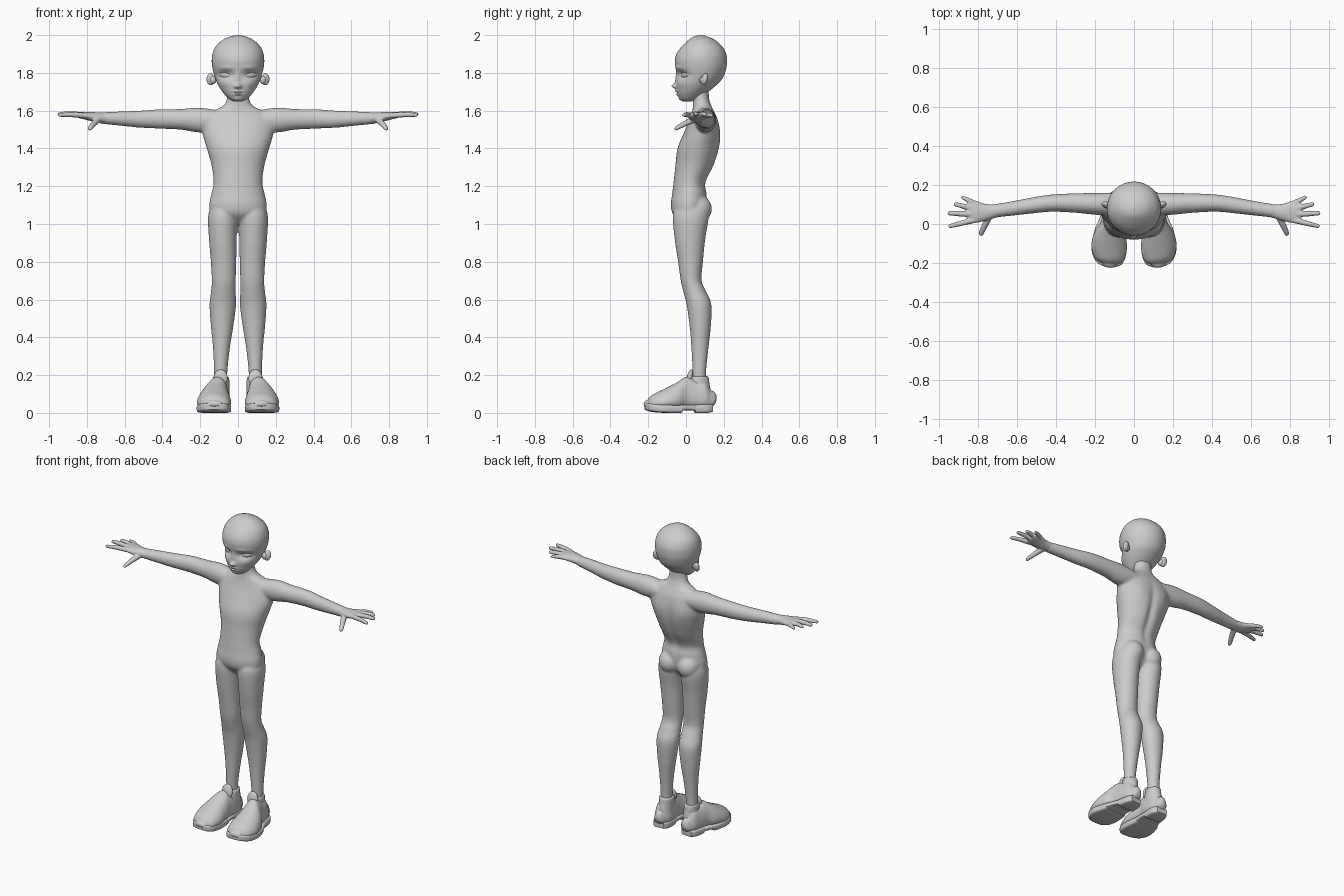
import bpy, bmesh, math
from mathutils import Vector, Matrix, Euler

cube = bpy.data.objects.get("Cube")
if cube:
    bpy.data.objects.remove(cube, do_unlink=True)

grey = bpy.data.materials.new("light_grey")
grey.use_nodes = True
grey.diffuse_color = (0.6, 0.6, 0.6, 1)
bsdf = grey.node_tree.nodes["Principled BSDF"]
bsdf.inputs["Base Color"].default_value = (0.6, 0.6, 0.6, 1)
bsdf.inputs["Roughness"].default_value = 0.6


def spline(rows, sub):
    """Smoothly interpolate rows of numbers."""
    out = []
    for i in range(len(rows) - 1):
        a, b, c, d = (rows[max(0, min(len(rows) - 1, i + k))] for k in (-1, 0, 1, 2))
        for j in range(sub):
            t = j / sub
            out.append([q + 0.5 * t * (r - p + t * (2 * p - 5 * q + 4 * r - s + t * (3 * (q - r) + s - p)))
                        for p, q, r, s in zip(a, b, c, d)])
    return out + [list(rows[-1])]


def loft(bm, rows, up, n=32, sub=5, power=2, taper=0, rounded=False):
    """Skin rings given as (x, y, z, half width, half height)."""
    rings = spline(rows, sub)
    up = Vector(up)
    axis = (Vector(rings[-1][:3]) - Vector(rings[0][:3])).normalized()
    side = axis.cross(up).normalized()
    if rounded:
        def cap(r, sign):
            reach = min(r[3], r[4]) * sign
            return [[*(Vector(r[:3]) + axis * reach * math.sin(a)), r[3] * math.cos(a), r[4] * math.cos(a)]
                    for a in (0.5, 1.0, 1.4)]
        rings = cap(rings[0], -1)[::-1] + rings + cap(rings[-1], 1)
    skin = []
    for x, y, z, w, h in rings:
        ring = []
        for k in range(n):
            a = math.tau * k / n
            c, s = (math.copysign(abs(f) ** (2 / power), f) for f in (math.cos(a), math.sin(a)))
            ring.append(bm.verts.new(Vector((x, y, z)) + side * max(w, 0.001) * c * (1 - taper * s)
                                     + up * max(h, 0.001) * s))
        skin.append(ring)
    for lo, hi in zip(skin, skin[1:]):
        for k in range(n):
            bm.faces.new((lo[k], lo[k - 1], hi[k - 1], hi[k]))
    bm.faces.new(skin[0])
    bm.faces.new(skin[-1][::-1])


def upright(rows):
    """Rows of (z, x from, x to, y from, y to)."""
    return [((a + b) / 2, (c + d) / 2, z, (b - a) / 2, (d - c) / 2) for z, a, b, c, d in rows]


def lengthwise(rows):
    """Rows of (y, x from, x to, z from, z to)."""
    return [((a + b) / 2, y, (c + d) / 2, (b - a) / 2, (d - c) / 2) for y, a, b, c, d in rows]


def ball(bm, loc, size, rot=(0, 0, 0)):
    m = Matrix.LocRotScale(Vector(loc), Euler([math.radians(r) for r in rot]), Vector(size))
    bmesh.ops.create_uvsphere(bm, u_segments=32, v_segments=20, radius=1, matrix=m)


def push(verts, bumps):
    """Soft symmetric bumps (x, z, x radius, z radius, y offset)."""
    for v in verts:
        v.co.y += sum(dy * math.exp(-((abs(v.co.x) - x) / rx) ** 2 - ((v.co.z - z) / rz) ** 2)
                      for x, z, rx, rz, dy in bumps)


def mirror(bm):
    geom = bm.verts[:] + bm.edges[:] + bm.faces[:]
    copy = bmesh.ops.duplicate(bm, geom=geom)["geom"]
    for v in copy:
        if isinstance(v, bmesh.types.BMVert):
            v.co.x *= -1


def finish(bm, name, voxel=0, smooth=0, angle=60):
    bmesh.ops.recalc_face_normals(bm, faces=bm.faces[:])
    mesh = bpy.data.meshes.new(name)
    bm.to_mesh(mesh)
    bm.free()
    mesh.materials.append(grey)
    ob = bpy.data.objects.new(name, mesh)
    bpy.context.collection.objects.link(ob)
    bpy.ops.object.select_all(action='DESELECT')
    ob.select_set(True)
    bpy.context.view_layer.objects.active = ob
    bpy.ops.object.shade_smooth_by_angle(angle=math.radians(angle))
    if voxel:
        rem = ob.modifiers.new("blend", 'REMESH')
        rem.mode = 'VOXEL'
        rem.voxel_size = voxel
        rem.use_smooth_shade = True
        relax = ob.modifiers.new("relax", 'SMOOTH')
        relax.factor = 0.5
        relax.iterations = smooth
    return ob


Y, Z = (0, 1, 0), (0, 0, 1)

# Body: legs, arms and buttocks mirrored, then torso with neck, blended together
bm = bmesh.new()
loft(bm, upright([(1.13, .02, .12, -.03, .09), (1.05, .002, .157, -.068, .12), (.92, .007, .154, -.06, .102),
                  (.80, .009, .144, -.042, .09), (.70, .012, .139, -.028, .083), (.64, .012, .143, -.014, .108),
                  (.57, .010, .151, .004, .135), (.45, .026, .143, .02, .131), (.35, .042, .133, .028, .12),
                  (.22, .056, .127, .034, .107), (.12, .056, .127, .03, .107)]), Y)
loft(bm, [(.08, .10, 1.545, .06, .05), (.2, .103, 1.55, .056, .066), (.3, .107, 1.554, .05, .055),
          (.42, .107, 1.556, .044, .051), (.52, .095, 1.555, .041, .045), (.62, .08, 1.558, .037, .038),
          (.73, .065, 1.561, .034, .03)], Z)
ball(bm, (.068, .06, 1.08), (.07, .077, .075))
mirror(bm)
torso = bmesh.new()
loft(torso, upright([(z, -w, w, f, b) for z, w, f, b in (
    (1.0, .05, -.02, .06), (1.05, .14, -.068, .10), (1.10, .152, -.08, .112), (1.16, .141, -.073, .112),
    (1.22, .129, -.066, .107), (1.31, .14, -.056, .15), (1.40, .165, -.045, .177), (1.48, .187, -.012, .182),
    (1.55, .185, .018, .17), (1.595, .14, .032, .15), (1.625, .08, .037, .135), (1.67, .058, .038, .122),
    (1.76, .056, .04, .12))]), Y, n=64, sub=8)
push([v for v in torso.verts if v.co.y > .08],
     [(0, 1.33, .022, .16, -.016), (.085, 1.46, .04, .06, .006)])
temp = bpy.data.meshes.new("torso_part")
torso.to_mesh(temp)
torso.free()
bm.from_mesh(temp)
bpy.data.meshes.remove(temp)
finish(bm, "body", voxel=.007, smooth=8)

# Hands: palm, four fingers and thumb
bm = bmesh.new()
loft(bm, [(.70, .067, 1.56, .033, .029), (.76, .06, 1.566, .043, .026), (.81, .062, 1.573, .057, .02),
          (.845, .066, 1.576, .055, .015)], Z, rounded=True)
for base, tip, r in (((.82, .02, 1.575), (.942, -.011, 1.577), .0135),
                     ((.83, .05, 1.578), (.945, .055, 1.582), .014),
                     ((.83, .08, 1.577), (.915, .101, 1.58), .0135),
                     ((.81, .103, 1.573), (.877, .136, 1.574), .0125),
                     ((.74, .045, 1.553), (.784, -.05, 1.507), .016)):
    mid = Vector(base).lerp(Vector(tip), .55) + Vector((0, 0, .003))
    loft(bm, [(*base, r * 1.15, r * 1.1), (*mid, r, r), (*tip, r * .8, r * .75)], Z, n=16, rounded=True)
mirror(bm)
finish(bm, "hands", voxel=.005, smooth=3)

# Head: skull and jaw with modelled face
bm = bmesh.new()
loft(bm, upright([(z, -w, w, f, b) for z, w, f, b in (
    (1.648, .018, -.012, .03), (1.66, .045, -.03, .06), (1.69, .075, -.046, .105), (1.73, .102, -.052, .155),
    (1.77, .12, -.05, .193), (1.82, .134, -.053, .212), (1.86, .139, -.059, .217), (1.90, .135, -.05, .213),
    (1.94, .118, -.023, .192), (1.975, .08, .015, .152), (1.993, .04, .043, .112), (2.0, .005, .075, .085))]),
    Y, n=128, sub=10)
push([v for v in bm.verts if v.co.y < .06],
     [(.068, 1.79, .042, .02, .022), (.06, 1.827, .05, .012, -.005), (0, 1.73, .014, .013, -.023),
      (0, 1.765, .011, .03, -.007), (.014, 1.727, .008, .008, -.007), (0, 1.703, .022, .005, -.009),
      (0, 1.687, .02, .006, -.009), (0, 1.695, .03, .003, .005), (.07, 1.745, .03, .02, -.004),
      (0, 1.66, .025, .012, -.006)])
finish(bm, "head")

# Eyes and ears
bm = bmesh.new()
ball(bm, (.066, .003, 1.79), (.046, .02, .023), (0, -10, 32))
mirror(bm)
finish(bm, "eyes")
bm = bmesh.new()
ball(bm, (.145, .098, 1.766), (.022, .016, .032), (-12, 10, 20))
ball(bm, (.132, .09, 1.762), (.018, .018, .022))
mirror(bm)
finish(bm, "ears")

# Shoes: upper, collar, tongue and sole
bm = bmesh.new()
loft(bm, lengthwise([(-.205, .085, .165, .03, .068), (-.18, .055, .197, .025, .094), (-.12, .04, .214, .02, .124),
                     (-.05, .045, .2, .02, .16), (0, .05, .17, .02, .19), (.05, .045, .157, .02, .178),
                     (.1, .048, .147, .02, .168), (.128, .062, .132, .03, .12)]),
     Z, power=2.4, taper=.25, rounded=True)
loft(bm, upright([(.1, .045, .14, .005, .135), (.15, .046, .135, .01, .125), (.185, .047, .133, .02, .12),
                  (.192, .053, .127, .026, .114)]), Y)
mirror(bm)
finish(bm, "shoe_uppers")
bm = bmesh.new()
ball(bm, (.092, .02, .185), (.037, .016, .046), (-12, 0, 0))
ball(bm, (.092, .112, .165), (.024, .01, .03), (8, 0, 0))
mirror(bm)
finish(bm, "shoe_tongues_and_heel_tabs")
bm = bmesh.new()
loft(bm, lengthwise([(-.218, .095, .155, .018, .05), (-.205, .065, .185, .012, .052), (-.17, .045, .21, .004, .05),
                     (-.11, .036, .219, 0, .046), (-.03, .043, .2, 0, .042), (-.02, .044, .196, .012, .042),
                     (.04, .045, .17, .012, .042), (.05, .045, .167, 0, .044), (.11, .046, .154, 0, .046),
                     (.14, .065, .135, .006, .046)]), Z, power=5, sub=4)
mirror(bm)
finish(bm, "shoe_soles", angle=40)
